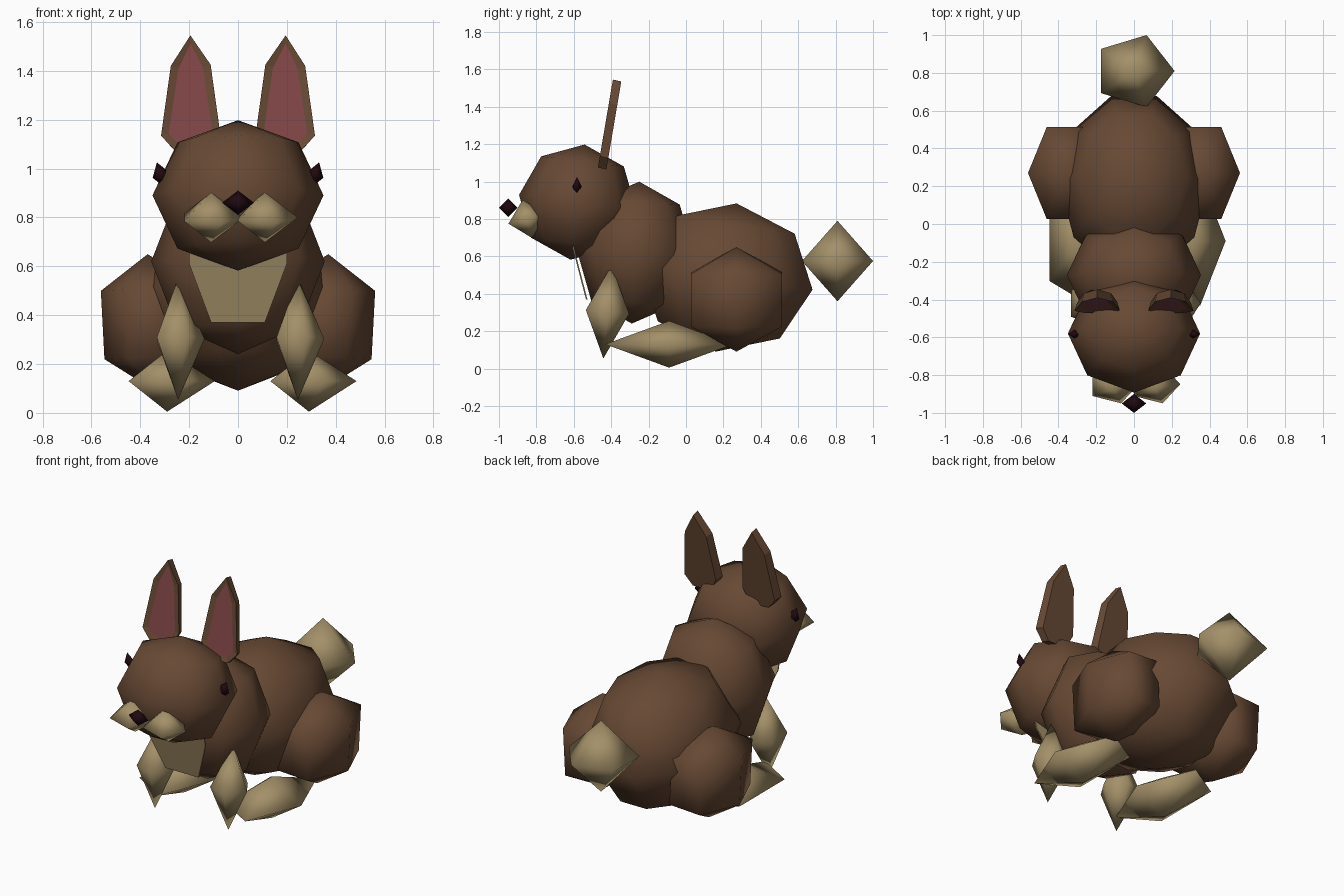
import bpy, bmesh
from math import sin, cos, pi, radians
from mathutils import Euler, Vector

if "Cube" in bpy.data.objects:
    bpy.data.objects.remove(bpy.data.objects["Cube"])


def material(name, rgb):
    m = bpy.data.materials.new(name)
    m.diffuse_color = (*rgb, 1)
    m.use_nodes = True
    m.node_tree.nodes["Principled BSDF"].inputs["Base Color"].default_value = m.diffuse_color
    return m


BROWN = material("brown fur", (0.135, 0.066, 0.034))
TAN = material("tan fur", (0.37, 0.28, 0.14))
PINK = material("inner ear pink", (0.22, 0.06, 0.063))
DARK = material("dark nose and eye", (0.014, 0.0024, 0.0044))


def finish(name, bm, mats, smooth=True):
    bmesh.ops.recalc_face_normals(bm, faces=bm.faces)
    me = bpy.data.meshes.new(name)
    for f in bm.faces:
        f.smooth = smooth
    bm.to_mesh(me)
    bm.free()
    for m in mats:
        me.materials.append(m)
    ob = bpy.data.objects.new(name, me)
    bpy.context.collection.objects.link(ob)
    return ob


def ball(name, mat, centre, radii, segs, rings, rot=(0, 0, 0)):
    """Low-poly ellipsoid with poles on z and its first meridian on +x."""
    bm = bmesh.new()
    turn = Euler([radians(a) for a in rot]).to_matrix()

    def vert(x, y, z):
        p = turn @ Vector((x * radii[0], y * radii[1], z * radii[2]))
        return bm.verts.new(p + Vector(centre))

    top, bottom = vert(0, 0, 1), vert(0, 0, -1)
    loops = []
    for r in range(1, rings):
        t = pi * r / rings
        loops.append([vert(sin(t) * cos(2 * pi * s / segs),
                           sin(t) * sin(2 * pi * s / segs), cos(t))
                      for s in range(segs)])
    for s in range(segs):
        n = (s + 1) % segs
        bm.faces.new((top, loops[0][s], loops[0][n]))
        bm.faces.new((bottom, loops[-1][n], loops[-1][s]))
        for a, b in zip(loops, loops[1:]):
            bm.faces.new((a[s], b[s], b[n], a[n]))
    return finish(name, bm, [mat])


def ear(name, side):
    """Tapered slab leaning back, with a pink recess in its front."""
    outline = [(0.195, 1.545), (0.275, 1.42), (0.315, 1.135), (0.26, 1.075),
               (0.12, 1.075), (0.075, 1.16), (0.112, 1.425)]
    bm = bmesh.new()
    front = [bm.verts.new((side * x, -0.47 + (z - 1.08) * 0.17, z)) for x, z in outline]
    back = [bm.verts.new((side * (0.195 + (x - 0.195) * 0.88),
                          -0.425 + (z - 1.08) * 0.17, z - 0.01)) for x, z in outline]
    face = bm.faces.new(front)
    bm.faces.new(back[::-1])
    for i in range(len(front)):
        j = (i + 1) % len(front)
        bm.faces.new((front[i], back[i], back[j], front[j]))
    bmesh.ops.recalc_face_normals(bm, faces=bm.faces)
    bmesh.ops.inset_region(bm, faces=[face], thickness=0.033, depth=-0.008)
    face.material_index = 1
    return finish(name, bm, [BROWN, PINK], smooth=False)


# Trunk, neck, head and tail
ball("body", BROWN, (0, 0.215, 0.487), (0.395, 0.49, 0.40), 10, 4, (-8, 0, 0))
ball("neck", BROWN, (0, -0.27, 0.62), (0.355, 0.315, 0.38), 8, 4, (-3, 0, 0))
ball("head", BROWN, (0, -0.58, 0.89), (0.35, 0.315, 0.31), 8, 4, (-7, 0, 0))
ball("tail", TAN, (0, 0.81, 0.575), (0.215, 0.2, 0.215), 5, 2)
ball("nose", DARK, (0, -0.95, 0.86), (0.065, 0.05, 0.05), 4, 2)

# Paired parts
for side, label in ((-1, "left"), (1, "right")):
    ball(label + "_thigh", BROWN, (side * 0.355, 0.27, 0.37),
         (0.23, 0.325, 0.28), 6, 3, (0, side * 3, 0))
    ball(label + "_hind_foot", TAN, (side * 0.29, -0.09, 0.13),
         (0.195, 0.36, 0.125), 5, 2)
    ball(label + "_front_leg", TAN, (side * 0.245, -0.42, 0.303),
         (0.108, 0.122, 0.25), 5, 2, (-5, 0, 0))
    ball(label + "_cheek", TAN, (side * 0.11, -0.848, 0.80),
         (0.135, 0.11, 0.105), 5, 2, (14, 0, 0))
    ball(label + "_eye", DARK, (side * 0.315, -0.583, 0.973),
         (0.036, 0.024, 0.055), 4, 2, (0, side * 18, 0))
    ear(label + "_ear", side)

# Chest patch: thin plate in front of the neck
bm = bmesh.new()
shape = [(-0.2, 0.68), (0.2, 0.68), (0.2, 0.61), (0.11, 0.37), (-0.11, 0.37), (-0.2, 0.61)]
patch = bm.faces.new([bm.verts.new((x, -0.535 - (z - 0.37) * 0.26, z)) for x, z in shape])
ext = bmesh.ops.extrude_face_region(bm, geom=[patch])
bmesh.ops.translate(bm, vec=(0, 0.008, 0),
                    verts=[v for v in ext["geom"] if isinstance(v, bmesh.types.BMVert)])
finish("chest_patch", bm, [TAN], smooth=False)
